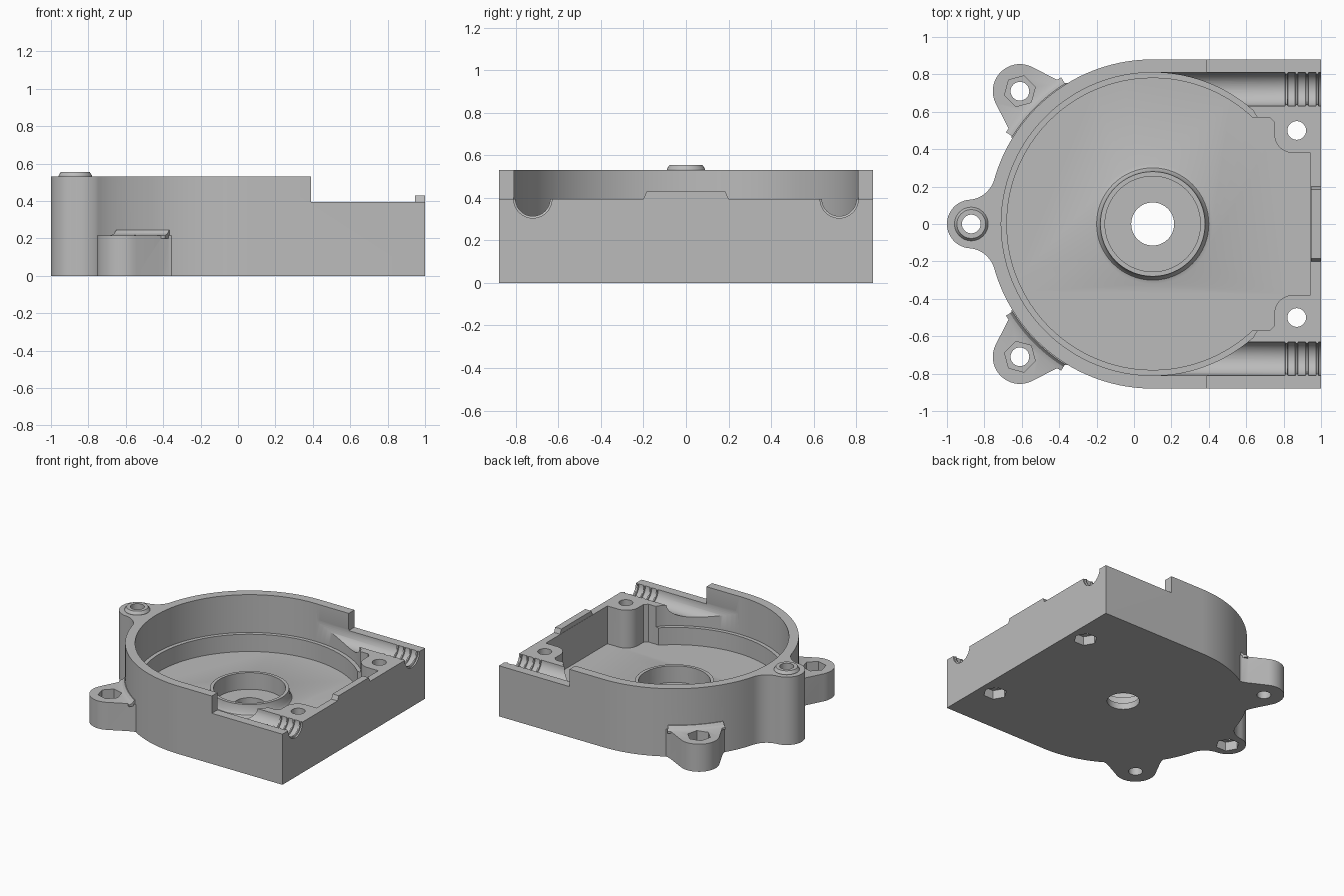
import bpy, bmesh
from math import sin, cos, pi, radians, degrees, atan2, acos, sqrt

if "Cube" in bpy.data.objects:
    bpy.data.objects.remove(bpy.data.objects["Cube"])

grey = bpy.data.materials.new("plain grey")
grey.use_nodes = True
COLOUR = (0.5, 0.5, 0.5, 1)
grey.diffuse_color = COLOUR
grey.node_tree.nodes["Principled BSDF"].inputs["Base Color"].default_value = COLOUR

CX = 0.1            # centre of the round chamber
TOP, STEP = 0.53, 0.395


def make(name, bm):
    bmesh.ops.recalc_face_normals(bm, faces=bm.faces)
    mesh = bpy.data.meshes.new(name)
    bm.to_mesh(mesh)
    bm.free()
    mesh.materials.append(grey)
    ob = bpy.data.objects.new(name, mesh)
    bpy.context.scene.collection.objects.link(ob)
    return ob


def prism(name, pts, lo, hi, axis="z"):
    """Extrude a 2D outline along z, or along x when the outline is (y, z)."""
    bm = bmesh.new()
    place = (lambda p, h: (p[0], p[1], h)) if axis == "z" else (lambda p, h: (h, p[0], p[1]))
    a = [bm.verts.new(place(p, lo)) for p in pts]
    b = [bm.verts.new(place(p, hi)) for p in pts]
    bm.faces.new(a)
    bm.faces.new(b)
    for i in range(len(a)):
        j = (i + 1) % len(a)
        bm.faces.new((a[i], a[j], b[j], b[i]))
    return make(name, bm)


def lathe(name, profile, cx, cy, axis="z", n=64, start=0, sweep=360):
    """Sweep a closed (radius, height) outline around a z axis or an x axis."""
    bm = bmesh.new()
    full = sweep == 360
    rings = []
    for i in range(n if full else n + 1):
        t = radians(start + sweep * i / n)
        ring = []
        for r, h in profile:
            u, v = r * cos(t), r * sin(t)
            ring.append(bm.verts.new((cx + u, cy + v, h) if axis == "z" else (h, cx + u, cy + v)))
        rings.append(ring)
    m = len(profile)
    for i in range(n):
        p, q = rings[i], rings[(i + 1) % len(rings)]
        for k in range(m if not full else m - 1):
            l = (k + 1) % m
            bm.faces.new((p[k], p[l], q[l], q[k]))
    ends = [[r[0] for r in rings], [r[-1] for r in rings]] if full else [rings[0], rings[-1]]
    for e in ends:
        bm.faces.new(e)
    return make(name, bm)


def arc(cx, cy, r, a0, a1, n):
    return [(cx + r * cos(radians(a0 + (a1 - a0) * i / n)),
             cy + r * sin(radians(a0 + (a1 - a0) * i / n))) for i in range(n + 1)]


def drill(x, y, r, lo, hi, n=32, turn=0):
    return prism("drill", arc(x, y, r, turn, turn + 360, n)[:-1], lo, hi)


def box(x0, x1, y0, y1, z0, z1):
    return prism("block", [(x0, y0), (x1, y0), (x1, y1), (x0, y1)], z0, z1)


def combine(tool, operation):
    mod = housing.modifiers.new("shape", "BOOLEAN")
    mod.operation, mod.object, mod.solver = operation, tool, "EXACT"
    bpy.context.view_layer.objects.active = housing
    bpy.ops.object.modifier_apply(modifier=mod.name)
    bpy.data.objects.remove(tool)


def add(tool):
    combine(tool, "UNION")


def cut(tool):
    combine(tool, "DIFFERENCE")


def both_sides(pts):
    """Close an outline given for +y with its mirror image."""
    return pts + [(x, -y) for x, y in reversed(pts) if abs(y) > 1e-5]


# Outer shell outline: straight sides, round back, filleted rear lug
LUG_X, LUG_R, WALL_R, FILLET = -0.87, 0.13, 0.88, 0.15
d, ra, rb = CX - LUG_X, LUG_R + FILLET, WALL_R + FILLET
fx = (ra * ra - rb * rb + d * d) / (2 * d)
fy = sqrt(ra * ra - fx * fx)
fx += LUG_X
wall_angle = degrees(atan2(fy, fx - CX))
lug_angle = degrees(atan2(fy, fx - LUG_X))
half = [(1, WALL_R)] + arc(CX, 0, WALL_R, 90, wall_angle, 32)
half += arc(fx, fy, FILLET, wall_angle - 180, lug_angle - 180, 10)[1:]
half += arc(LUG_X, 0, LUG_R, lug_angle, 180, 14)[1:]
housing = prism("housing", both_sides(half), 0, TOP)

# Low side lugs, each with a soft web against the wall
for s in (1, -1):
    flank = [(-0.33, 0.75), (-0.37, 0.755), (-0.41, 0.77)]
    other = [(CX - y, CX - x) for x, y in reversed(flank)]
    tab = flank + arc(-0.61, 0.71, 0.145, 63, 207, 18) + other
    add(prism("side_lug", [(x, s * y) for x, y in tab], 0, 0.215))
    web = [(0.86, 0.2), (0.925, 0.2), (0.925, 0.215), (0.9, 0.225), (0.885, 0.245), (0.86, 0.245)]
    add(lathe("lug_web", web, CX, 0, n=12, start=s * 135 - 13, sweep=26))

# Lowered front half
cut(box(0.39, 1.2, -1, 1, STEP, 1))


# Chamber outline leaving two corner posts and a thin end wall
def chamber(r):
    a = degrees(acos((0.635 - CX) / r))
    post = [(0.945, 0.38)] + arc(0.85, 0.48, 0.1, 270, 180, 10)
    post += [(0.75, 0.545), (0.725, 0.57), (0.66, 0.57)]
    return both_sides(post + arc(CX, 0, r, a, 180, 48))


cut(prism("upper_chamber", chamber(0.81), 0.235, 1))
cut(prism("lower_chamber", chamber(0.78), 0.1, 0.6))

# Side channels with small grip ribs near the open end
channel = [(0.09, 0.12)]
for i in range(4):
    x = 0.815 + i * 0.055
    channel += [(0.09, x - 0.008), (0.081, x - 0.005), (0.081, x + 0.005), (0.09, x + 0.008)]
channel += [(0.09, 1.1)]
for s in (1, -1):
    cut(lathe("channel", channel, s * 0.72, STEP, axis="x", n=48))
    low, high = sorted((s * 0.63, s * 0.809))
    cut(box(0.1, 0.42, low, high, STEP, 1))

# Bearing hub in the floor
add(lathe("hub", [(0.32, 0.05), (0.32, 0.1), (0.3, 0.107), (0.287, 0.125), (0.28, 0.18), (0.1, 0.18)], CX, 0))
cut(drill(CX, 0, 0.255, 0.05, 0.5, 64))
cut(drill(CX, 0, 0.115, -0.1, 0.5, 48))

# Locating tab on the end wall and raised boss on the rear lug
add(prism("end_tab", [(-0.2, 0.37), (0.2, 0.37), (0.2, STEP), (0.185, 0.43),
                      (-0.185, 0.43), (-0.2, STEP)], 0.947, 1, "x"))
add(lathe("rear_boss", [(0.02, 0.5), (0.09, 0.5), (0.09, 0.535), (0.077, 0.555), (0.02, 0.555)],
          LUG_X, 0, n=40))

# Screw holes and hexagonal nut recesses
cut(drill(LUG_X, 0, 0.05, -0.1, 1))
cut(drill(LUG_X, 0, 0.085, -0.1, 0.07, 6))
for s in (1, -1):
    cut(drill(0.87, s * 0.5, 0.05, -0.1, 1))
    cut(drill(0.87, s * 0.5, 0.085, -0.1, 0.07, 6))
    cut(drill(-0.61, s * 0.71, 0.05, -0.1, 0.5))
    cut(drill(-0.61, s * 0.71, 0.085, 0.14, 0.5, 6, s * 15))

bpy.ops.object.select_all(action="DESELECT")
housing.select_set(True)
bpy.context.view_layer.objects.active = housing
bpy.ops.object.shade_smooth_by_angle(angle=radians(30))
